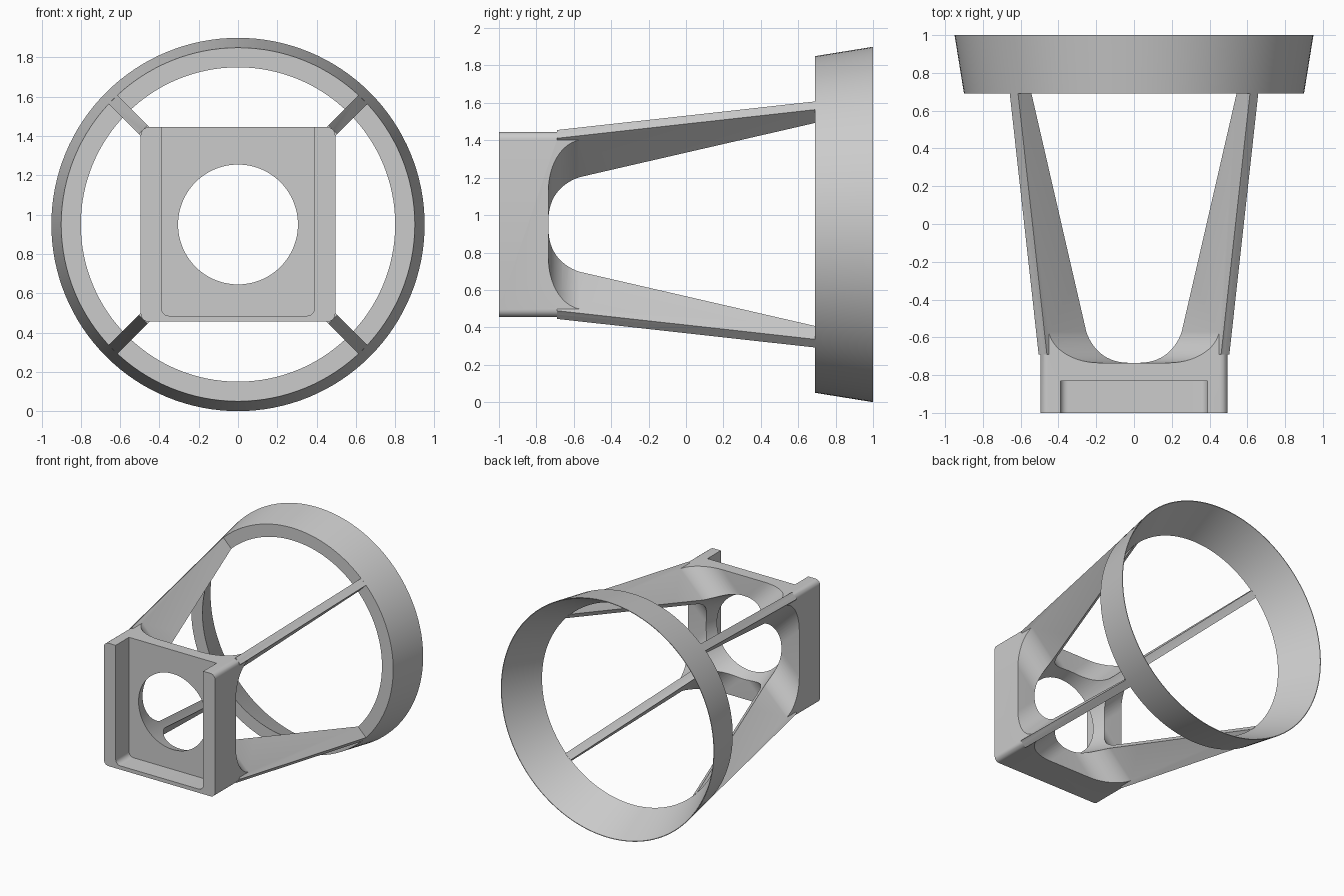
import bpy, bmesh
from math import pi, sin, cos, sqrt
from mathutils import Matrix

if "Cube" in bpy.data.objects:
    bpy.data.objects.remove(bpy.data.objects["Cube"], do_unlink=True)

AXIS_Z = 0.95
grey = bpy.data.materials.new("plain grey")
grey.use_nodes = True
grey.diffuse_color = (0.6, 0.6, 0.6, 1)
grey.node_tree.nodes["Principled BSDF"].inputs["Base Color"].default_value = (0.6, 0.6, 0.6, 1)


def loft(name, sections, loop=False, turn=0):
    """Skin (y, [(x, z), ...]) sections; cap the ends unless looped."""
    bm = bmesh.new()
    rings = [[bm.verts.new((x, y, z)) for x, z in pts] for y, pts in sections]
    pairs = list(zip(rings, rings[1:]))
    if loop:
        pairs.append((rings[-1], rings[0]))
    else:
        bm.faces.new(rings[0])
        bm.faces.new(rings[-1])
    for a, b in pairs:
        for i in range(len(a)):
            j = (i + 1) % len(a)
            bm.faces.new((a[i], a[j], b[j], b[i]))
    bmesh.ops.recalc_face_normals(bm, faces=bm.faces)
    bm.transform(Matrix.Rotation(turn, 4, 'Y'))
    mesh = bpy.data.meshes.new(name)
    bm.to_mesh(mesh)
    bm.free()
    mesh.materials.append(grey)
    ob = bpy.data.objects.new(name, mesh)
    bpy.context.collection.objects.link(ob)
    return ob


def circle(r, n=96):
    return [(r * cos(2 * pi * i / n), r * sin(2 * pi * i / n)) for i in range(n)]


def rounded_rect(x0, x1, z0, z1, r, n=6):
    pts = []
    for k, (cx, cz) in enumerate([(x1 - r, z1 - r), (x0 + r, z1 - r),
                                  (x0 + r, z0 + r), (x1 - r, z0 + r)]):
        for i in range(n + 1):
            a = pi / 2 * (k + i / n)
            pts.append((cx + r * cos(a), cz + r * sin(a)))
    return pts


def combine(target, tool, operation):
    """Apply a boolean and discard the tool."""
    mod = target.modifiers.new("combine", 'BOOLEAN')
    mod.operation = operation
    mod.solver = 'EXACT'
    mod.object = tool
    tool.hide_render = True
    bpy.context.view_layer.update()
    graph = bpy.context.evaluated_depsgraph_get()
    mesh = bpy.data.meshes.new_from_object(target.evaluated_get(graph))
    target.modifiers.clear()
    target.data = mesh
    bpy.data.objects.remove(tool, do_unlink=True)


# Square mounting block with rounded long edges
FLOOR, FILLET = -0.735, 0.19
HALF = 0.495
square = rounded_rect(-HALF, HALF, -HALF, HALF, 0.04)
body = loft("mount_and_struts", [(-1, square), (FLOOR + FILLET, square)])


# Four filleted wedge cuts leave a diagonal cross behind the block
def wedge_section(y, inset):
    apex = 0.041 + inset * sqrt(2)
    top = 0.8
    return (y, [(0, apex), (top - apex, top), (apex - top, top)])


steps = 14
wedge = []
for i in range(steps + 1):
    a = pi / 2 * i / steps
    wedge.append(wedge_section(FLOOR + FILLET * (1 - cos(a)), FILLET * (1 - sin(a))))
wedge.append(wedge_section(-0.3, 0))
for k in range(4):
    combine(body, loft("wedge_cutter", wedge, turn=k * pi / 2), 'DIFFERENCE')


# Four thin struts spreading to the ring
def strut_section(y, inner, outer, half=0.031):
    return (y, [(-half, inner), (half, inner), (half, outer), (-half, outer)])


for k in range(4):
    strut = loft("strut", [strut_section(-0.69, 0.31, 0.683),
                           strut_section(0.695, 0.76, 0.9)], turn=pi / 4 + k * pi / 2)
    combine(body, strut, 'UNION')

# Tapered clear passage, straight hole and open-topped front pocket
combine(body, loft("passage_cutter", [(-1.1, circle(0.305)), (-0.83, circle(0.305)),
                                      (0.9, circle(0.868))]), 'DIFFERENCE')
pocket = rounded_rect(-0.39, 0.39, -0.465, 0.7, 0.04)
combine(body, loft("pocket_cutter", [(-1.1, pocket), (-0.83, pocket)]), 'DIFFERENCE')

# Flared ring with a thin rear lip
ring = loft("flared_ring", [(0.69, circle(0.8, 128)), (0.69, circle(0.9, 128)),
                            (1, circle(0.95, 128)), (1, circle(0.945, 128))], loop=True)

# Place on the ground and smooth the curved faces
for ob in (body, ring):
    ob.data.transform(Matrix.Translation((0, 0, AXIS_Z)))
    bpy.ops.object.select_all(action='DESELECT')
    ob.select_set(True)
    bpy.context.view_layer.objects.active = ob
    bpy.ops.object.shade_smooth_by_angle(angle=pi / 6)
